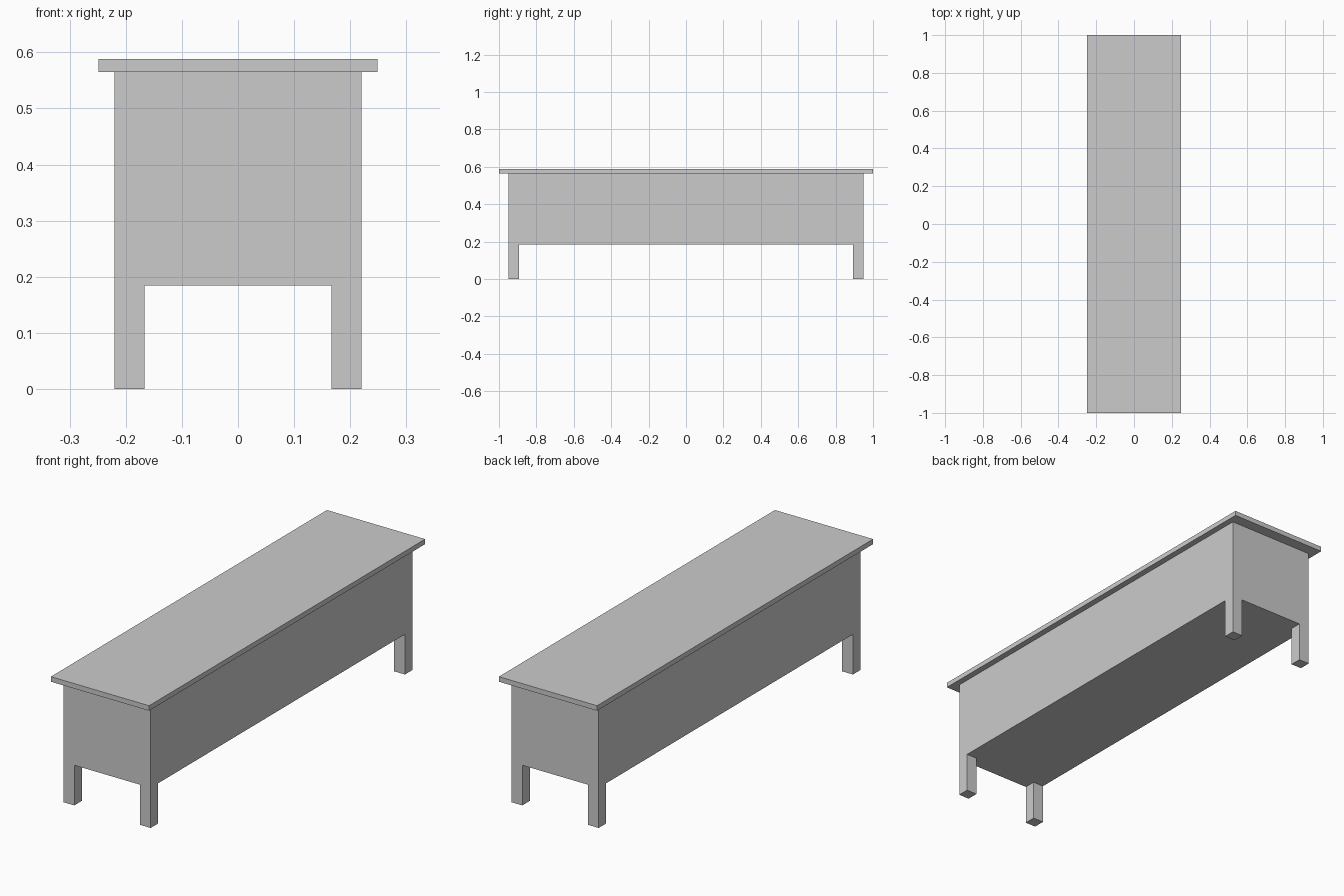
import bpy

if "Cube" in bpy.data.objects:
    bpy.data.objects.remove(bpy.data.objects["Cube"])

TOP_Z, LID_Z, BODY_Z = 0.588, 0.565, 0.184
BODY_X, BODY_Y = 0.2205, 0.948
LEG = 0.054


def box(name, center, size):
    bpy.ops.mesh.primitive_cube_add(size=1, location=center)
    ob = bpy.context.object
    ob.name = name
    ob.scale = size
    bpy.ops.object.transform_apply(location=False, rotation=False, scale=True)
    return ob


# Overhanging top board
box("top_board", (0, 0, (TOP_Z + LID_Z) / 2), (0.498, 2.0, TOP_Z - LID_Z))

# Closed chest body
box("body", (0, 0, (LID_Z + BODY_Z) / 2), (2 * BODY_X, 2 * BODY_Y, LID_Z - BODY_Z))

# Square legs flush with the body corners
for sy, end in ((-1, "front"), (1, "back")):
    for sx, side in ((-1, "left"), (1, "right")):
        box(f"{end}_{side}_leg",
            (sx * (BODY_X - LEG / 2), sy * (BODY_Y - LEG / 2), BODY_Z / 2),
            (LEG, LEG, BODY_Z))
